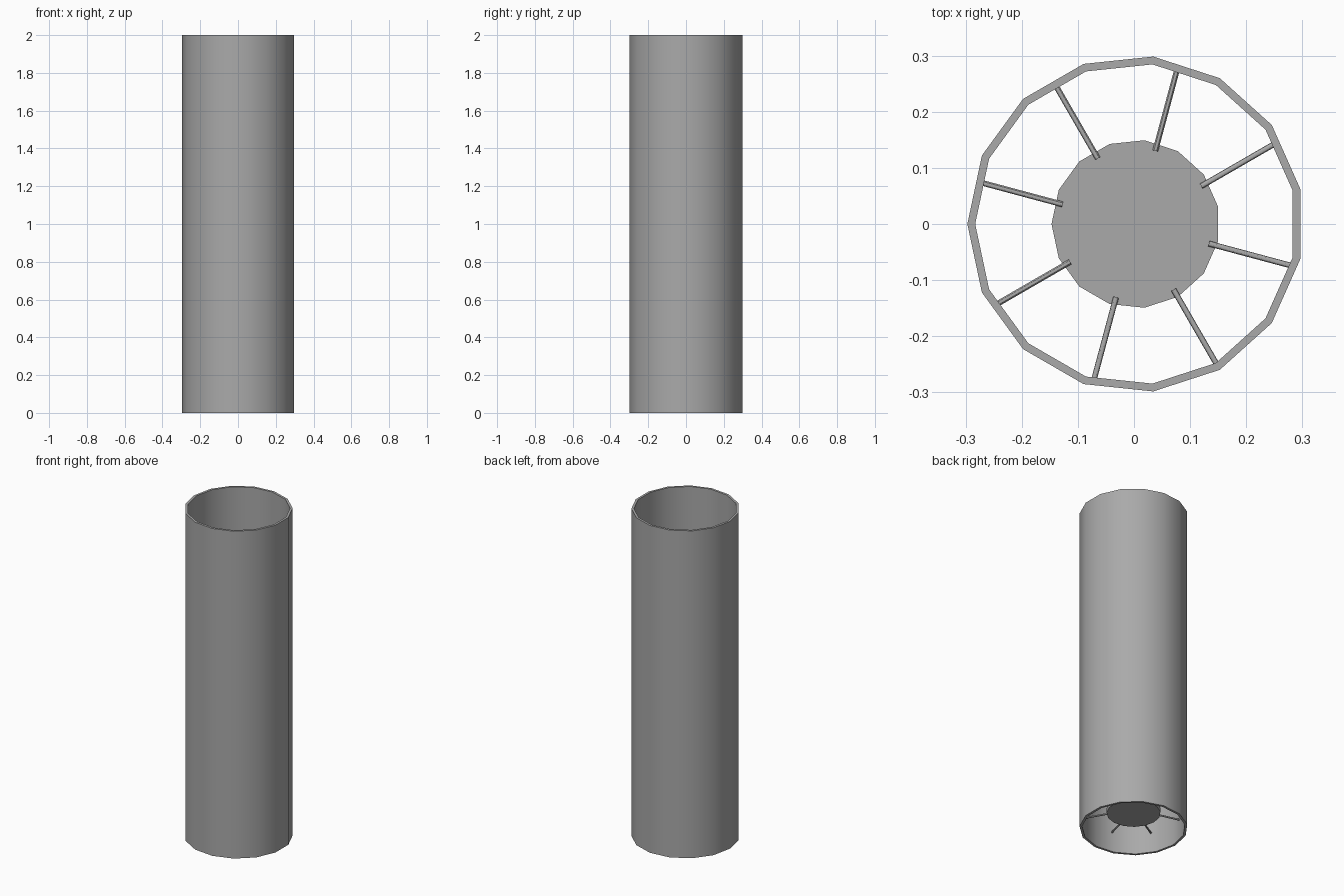
import bpy, bmesh, math
from mathutils import Matrix, Vector

cube = bpy.data.objects.get("Cube")
if cube:
    bpy.data.objects.remove(cube, do_unlink=True)

SIDES = 15
CENTRE_X = 0.003

grey = bpy.data.materials.new("plain grey")
grey.use_nodes = True
grey.diffuse_color = (0.4, 0.4, 0.4, 1)
grey.node_tree.nodes["Principled BSDF"].inputs["Base Color"].default_value = (0.4, 0.4, 0.4, 1)


def finish(bm, name):
    """Turn a bmesh into a grey object with smooth sides and sharp rims."""
    bmesh.ops.recalc_face_normals(bm, faces=bm.faces)
    mesh = bpy.data.meshes.new(name)
    bm.to_mesh(mesh)
    bm.free()
    mesh.materials.append(grey)
    obj = bpy.data.objects.new(name, mesh)
    bpy.context.collection.objects.link(obj)
    obj.location.x = CENTRE_X
    bpy.ops.object.select_all(action='DESELECT')
    obj.select_set(True)
    bpy.context.view_layer.objects.active = obj
    bpy.ops.object.shade_smooth_by_angle(angle=math.radians(30))
    return obj


def ring(bm, radius, z):
    """A loop of vertices with one corner pointing to -x."""
    angles = [math.pi + math.tau * i / SIDES for i in range(SIDES)]
    return [bm.verts.new((radius * math.cos(a), radius * math.sin(a), z)) for a in angles]


# Outer tube: a thin wall, open at both ends
bm = bmesh.new()
loops = [ring(bm, r, z) for r, z in ((0.3, 0), (0.3, 2), (0.286, 2), (0.286, 0))]
for k in range(4):
    a, b = loops[k], loops[(k + 1) % 4]
    for i in range(SIDES):
        j = (i + 1) % SIDES
        bm.faces.new((a[i], a[j], b[j], b[i]))
finish(bm, "outer_tube")

# Hub disc near the bottom of the tube
bm = bmesh.new()
low, high = ring(bm, 0.15, 0.095), ring(bm, 0.15, 0.12)
bm.faces.new(low)
bm.faces.new(high)
for i in range(SIDES):
    j = (i + 1) % SIDES
    bm.faces.new((low[i], low[j], high[j], high[i]))
finish(bm, "hub_disc")

# Eight thin rods hold the disc to the wall
INNER, OUTER, ROD_Z = 0.135, 0.29, 0.122
for n in range(8):
    bm = bmesh.new()
    turn = Matrix.Rotation(math.radians(30 + 45 * n), 4, 'Z')
    place = Matrix.Translation(Vector(((INNER + OUTER) / 2, 0, ROD_Z)))
    bmesh.ops.create_cone(bm, cap_ends=True, segments=12, radius1=0.005, radius2=0.005,
                          depth=OUTER - INNER,
                          matrix=turn @ place @ Matrix.Rotation(math.pi / 2, 4, 'Y'))
    finish(bm, f"support_rod_{n + 1}")
